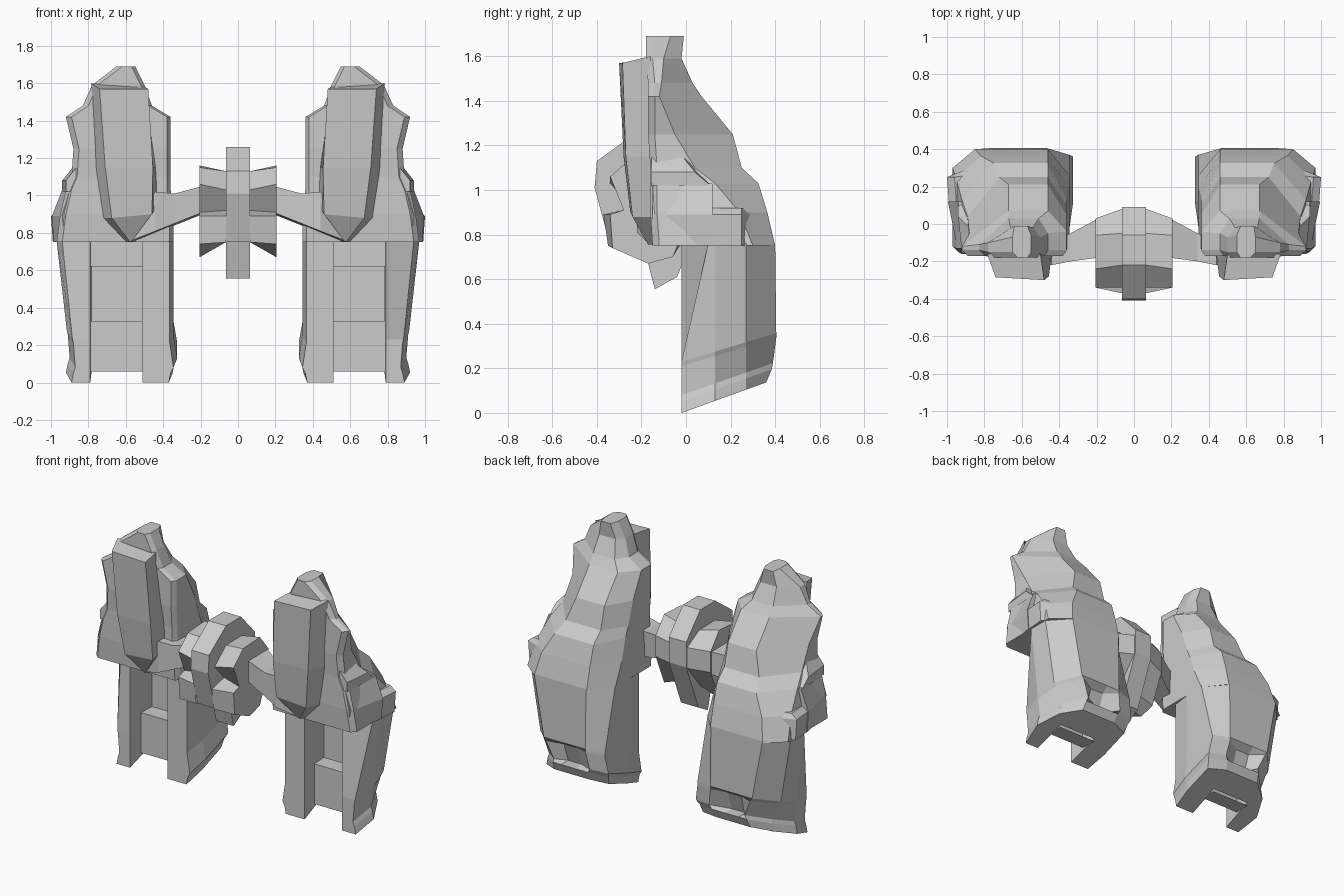
import bpy, bmesh


def loft(name, rings, mirror=True, start=True, end=True, skip=()):
    """Skin a list of equal-length point rings; optional caps, skipped sides stay open."""
    bm = bmesh.new()
    vs = [[bm.verts.new(p) for p in r] for r in rings]
    n = len(rings[0])
    for a, b in zip(vs, vs[1:]):
        for i in range(n):
            if i not in skip:
                j = (i + 1) % n
                bm.faces.new((a[i], a[j], b[j], b[i]))
    if start:
        bm.faces.new(vs[0][::-1])
    if end:
        bm.faces.new(vs[-1])
    bmesh.ops.recalc_face_normals(bm, faces=bm.faces)
    me = bpy.data.meshes.new(name)
    bm.to_mesh(me)
    bm.free()
    ob = bpy.data.objects.new(name, me)
    bpy.context.collection.objects.link(ob)
    if mirror:
        ob.modifiers.new("Mirror", "MIRROR").use_mirror_merge = False
    return ob


def shell_ring(z, slope, x0, x1, yb, ys, cut, yi, notch=0):
    """Tilted U section: two front flanges around a recess, cut rear corners."""
    pts = [(x0 + .02, -.02), (.51, -.02), (.50, .2), (.78, .2), (.79, -.02),
           (x1 - .03, ys), (x1, .13), (x1 - cut, .27), (x1 - .12 - cut, yb),
           (.66, yb - notch), (.56, yb - notch), (x0 + .12, yb), (x0, yi), (x0, .12)]
    return [(x, y, z + slope * (y + .02)) for x, y in pts]


# Lower thruster shells
loft("lower_shell", [
    shell_ring(.00, .36, .35, .92, .36, -.02, .07, .32),
    shell_ring(.05, .36, .34, .91, .385, -.02, .07, .34),
    shell_ring(.08, .35, .325, .90, .39, -.02, .07, .36, .08),
    shell_ring(.21, .30, .345, .91, .405, -.02, .03, .37, .05),
    shell_ring(.23, .30, .345, .915, .405, -.02, .02, .37),
    shell_ring(.76, 0, .345, .97, .40, .10, 0, .26)], end=False)

# Steps inside the recess
for part, z0, z1 in (("recess_lower_panel", .06, .33), ("recess_upper_panel", .62, .76)):
    loft(part, [[(.50, .2, z), (.50, .09, z), (.785, .09, z), (.785, .2, z)]
                for z in (z0, z1)], skip=(0, 2, 3))


# Upper body: sections narrowing toward the top, ridge biased inward
def body_ring(z, x0, x1, yf, yb, xa, xb, yi, yo):
    return [(x, y, z) for x, y in (
        (x0 + .02, yf), (x1 - .03, yf), (x1, yf + .03), (x1, yo),
        (xb, yb), (xa, yb), (x0, yi), (x0, yf + .03))]


loft("upper_body", [
    body_ring(.75, .345, .97, -.15, .40, .46, .85, .26, .30),
    body_ring(.90, .345, .95, -.16, .365, .46, .82, .19, .24),
    body_ring(1.03, .36, .92, -.16, .325, .46, .75, .13, .13),
    body_ring(1.10, .36, .89, -.16, .25, .46, .72, .10, .04),
    body_ring(1.25, .36, .88, -.17, .21, .46, .67, .05, -.05),
    body_ring(1.42, .36, .92, -.17, .07, .46, .67, -.04, -.12),
    body_ring(1.48, .46, .83, -.17, .03, .51, .67, -.05, -.11),
    body_ring(1.59, .50, .78, -.18, -.02, .54, .66, -.07, -.10),
    body_ring(1.69, .55, .65, -.18, -.01, .57, .64, -.06, -.07)])

# Tapered front plate ending in a point
loft("front_plate", [
    [(.48, -.30, 1.57), (.74, -.285, 1.57), (.785, -.16, 1.60), (.50, -.16, 1.58)],
    [(.455, -.28, 1.15), (.71, -.27, 1.15), (.76, -.16, 1.15), (.44, -.16, 1.15)],
    [(.46, -.25, .90), (.675, -.24, .88), (.72, -.155, .88), (.43, -.155, .95)],
    [(.57, -.17, .755), (.58, -.17, .755), (.60, -.15, .755), (.55, -.15, .755)]],
    skip=(2,))

# Stepped blocks on the outer side
loft("side_block", [
    [(.86, -.15, z), (b, -.15, z), (c, .12, z), (.86, .12, z)]
    for z, b, c in ((.75, .925, .985), (.89, .94, .995), (1.03, .90, .94))],
    skip=(3,))
loft("side_rear_block", [
    [(.88, .12, z), (c - .01, .12, z), (c, .25, z), (.90, d, z)]
    for z, c, d in ((.75, .99, .32), (.89, 1.0, .29), (.92, .96, .26))], skip=(3,))
loft("side_cap", [
    [(.84, -.155, z), (c - .02, -.155, z), (c, d, z), (.84, d + .02, z)]
    for z, c, d in ((1.02, .94, .11), (1.08, .94, .04), (1.155, .88, -.02))],
    start=False, skip=(3,))

# Arms joining the pods to the centre
loft("connecting_arm", [
    [(x, yf, z0), (x, yb, z0 - .01), (x, yb, z1), (x, yf, z1)]
    for x, yf, yb, z0, z1 in ((.19, -.18, .03, .91, 1.05),
                              (.34, -.20, -.05, .85, 1.01),
                              (.44, -.22, -.10, .81, 1.02),
                              (.57, -.17, -.14, .76, .90))], start=False, end=False)

# Centre core and its cheeks, side profiles in (y, z)
core = [(-.40, 1.13), (-.22, 1.26), (-.06, 1.26), (.09, 1.10), (.09, .93),
        (-.04, .61), (-.14, .555), (-.19, .75), (-.34, .75), (-.41, 1.01)]
loft("centre_core", [[(x, y, z) for y, z in core] for x in (-.065, .065)], False)

inner = [(-.34, 1.03), (-.22, 1.13), (-.05, 1.13), (.08, 1.06), (.08, .92),
         (-.06, .75), (-.20, .75), (-.35, .75), (-.37, .89), (-.24, .92)]
outer = [(-.34, 1.06), (-.24, 1.15), (-.06, 1.16), (.03, 1.05), (.03, .91),
         (-.06, .70), (-.17, .67), (-.33, .74), (-.34, .89), (-.28, .91)]
loft("centre_cheek", [[(x, y, z) for y, z in prof]
                      for x, prof in ((.065, inner), (.205, outer))], start=False)
